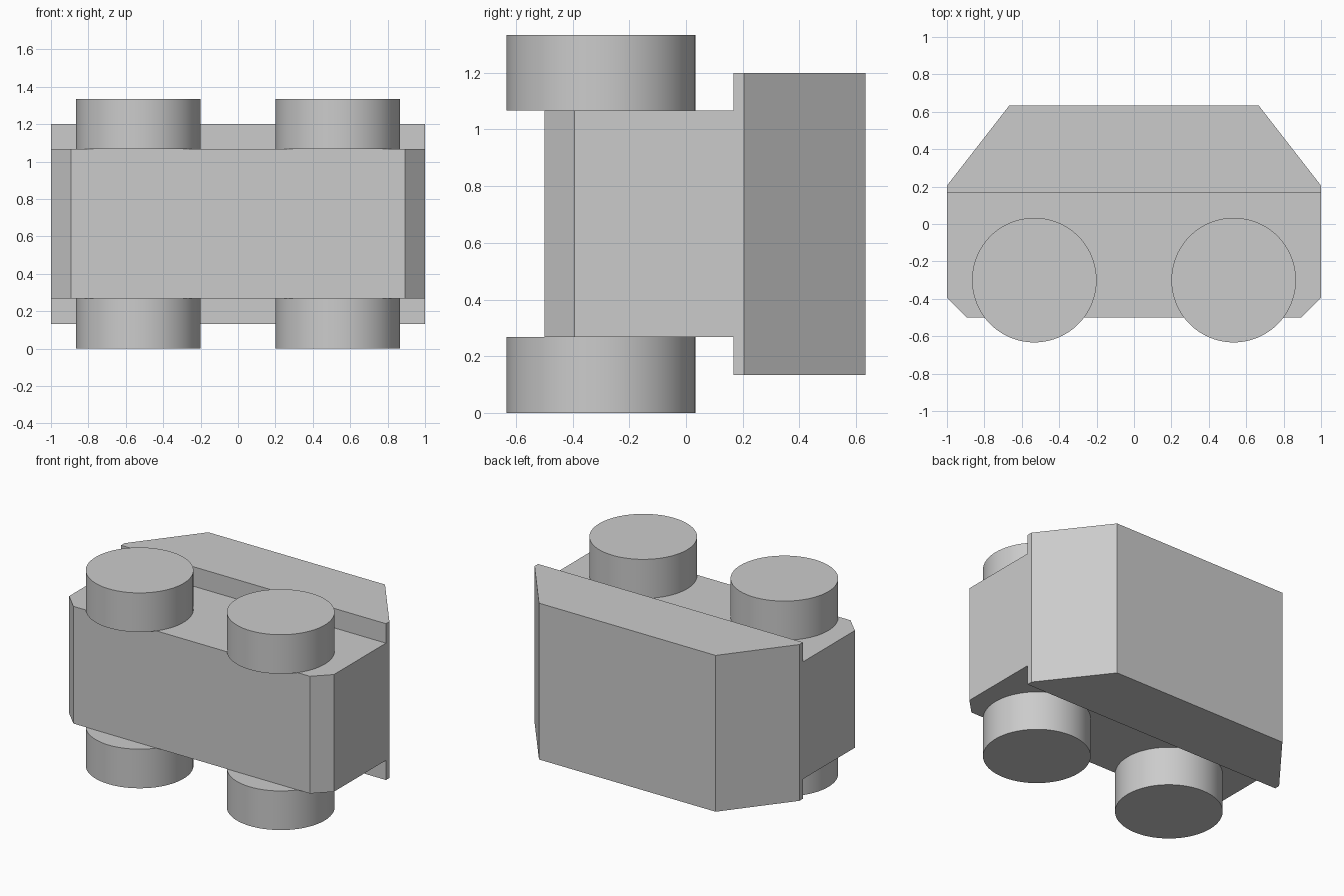
import bpy
import bmesh

cube = bpy.data.objects.get("Cube")
if cube:
    bpy.data.objects.remove(cube, do_unlink=True)

grey = bpy.data.materials.new("plain grey")
grey.use_nodes = True
colour = (0.6, 0.6, 0.6, 1)
grey.diffuse_color = colour
grey.node_tree.nodes["Principled BSDF"].inputs["Base Color"].default_value = colour


def extrude_profile(name, half_profile, z_low, z_high):
    """Mirror a right-hand outline across x and extrude it along z."""
    outline = half_profile + [(-x, y) for x, y in reversed(half_profile)]
    bm = bmesh.new()
    face = bm.faces.new([bm.verts.new((x, y, z_low)) for x, y in outline])
    result = bmesh.ops.extrude_face_region(bm, geom=[face])
    top = [v for v in result["geom"] if isinstance(v, bmesh.types.BMVert)]
    bmesh.ops.translate(bm, verts=top, vec=(0, 0, z_high - z_low))
    bmesh.ops.recalc_face_normals(bm, faces=bm.faces)
    mesh = bpy.data.meshes.new(name)
    bm.to_mesh(mesh)
    bm.free()
    mesh.materials.append(grey)
    obj = bpy.data.objects.new(name, mesh)
    bpy.context.collection.objects.link(obj)
    return obj


def wheel(name, x, z):
    bpy.ops.mesh.primitive_cylinder_add(
        vertices=96, radius=0.333, depth=0.267, location=(x, -0.3, z))
    obj = bpy.context.object
    obj.name = name
    obj.data.materials.append(grey)
    bpy.ops.object.shade_smooth_by_angle()


# Lower body with chamfered bottom corners
extrude_profile("lower_body",
                [(0.893, -0.5), (1, -0.393), (1, 0.167)], 0.267, 1.067)

# Wider cabin with sloping ends
extrude_profile("cabin",
                [(1, 0.167), (1, 0.205), (0.667, 0.633)], 0.133, 1.2)

# Four wheels, a pair on each flank
for end, x in (("left", 0.533), ("right", -0.533)):
    for flank, z in (("lower", 0.1335), ("upper", 1.2)):
        wheel(f"{flank}_{end}_wheel", x, z)
